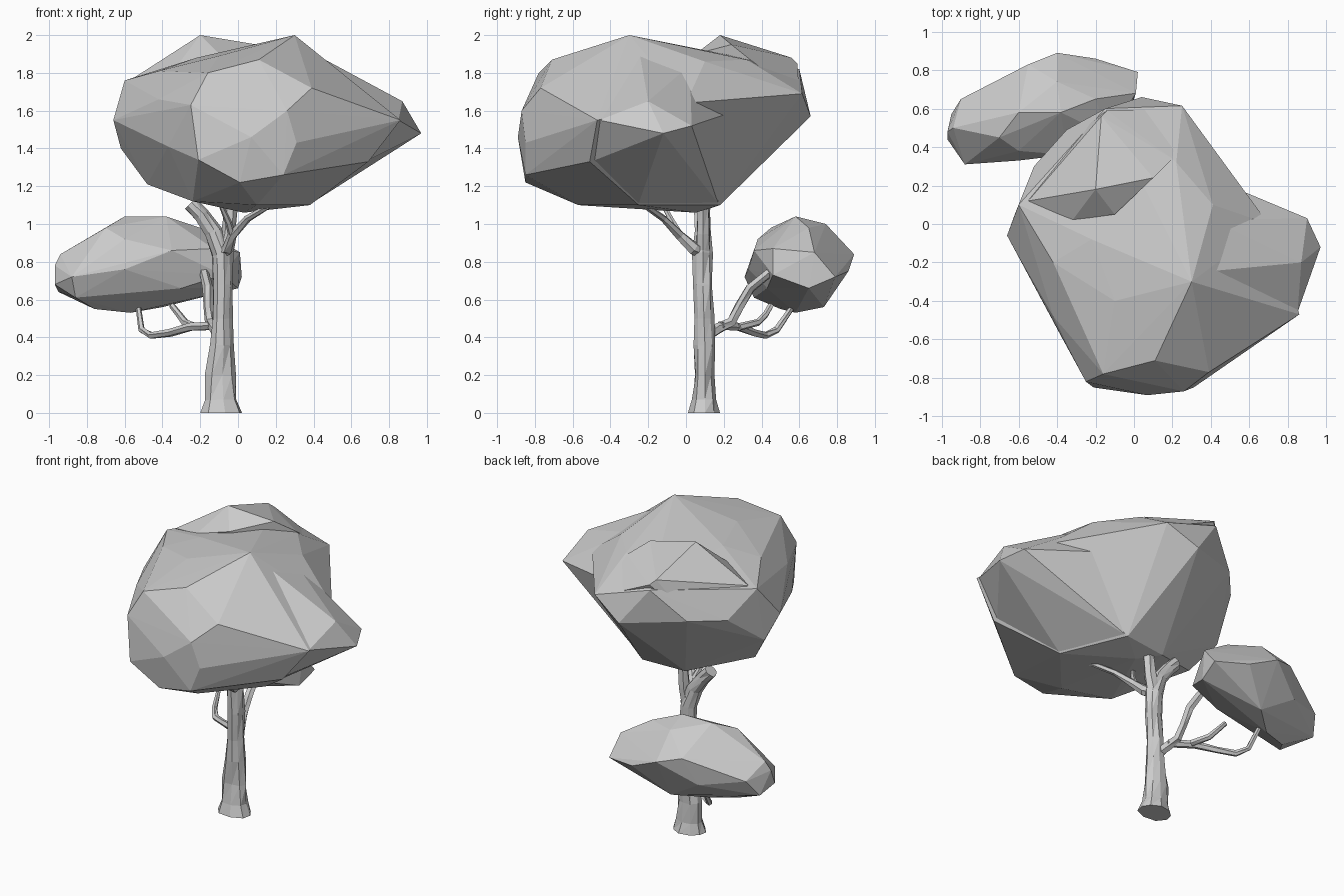
import bpy
import bmesh
import math
import random
from mathutils import Vector

random.seed(4)
start_cube = bpy.data.objects.get("Cube")
if start_cube:
    bpy.data.objects.remove(start_cube, do_unlink=True)

# One plain grey for leaves and wood
grey = bpy.data.materials.new("plain_grey")
grey.use_nodes = True
shade = (0.6, 0.6, 0.6, 1)
grey.diffuse_color = shade
grey.node_tree.nodes["Principled BSDF"].inputs["Base Color"].default_value = shade


def make_object(name, bm):
    """Turn a bmesh into a flat-shaded grey object."""
    bmesh.ops.recalc_face_normals(bm, faces=bm.faces)
    mesh = bpy.data.meshes.new(name)
    bm.to_mesh(mesh)
    bm.free()
    mesh.materials.append(grey)
    obj = bpy.data.objects.new(name, mesh)
    bpy.context.collection.objects.link(obj)
    return obj


def boulder(name, corners):
    """Faceted foliage mass wrapped around its corner points."""
    bm = bmesh.new()
    for corner in corners:
        bm.verts.new(corner)
    bmesh.ops.convex_hull(bm, input=bm.verts)
    loose = [v for v in bm.verts if not v.link_faces]
    bmesh.ops.delete(bm, geom=loose, context="VERTS")
    return make_object(name, bm)


def merge(target, other):
    """Fuse a second mass into the target and discard it."""
    modifier = target.modifiers.new("merge", "BOOLEAN")
    modifier.operation = "UNION"
    modifier.solver = "EXACT"
    modifier.object = other
    bpy.context.view_layer.objects.active = target
    bpy.ops.object.modifier_apply(modifier=modifier.name)
    bpy.data.objects.remove(other, do_unlink=True)


def limb(name, path, radii, sides=6, roughness=0.14):
    """Knobbly tapering tube along a path."""
    points = [Vector(p) for p in path]
    bm = bmesh.new()
    rings = []
    for i, point in enumerate(points):
        before, after = points[max(i - 1, 0)], points[min(i + 1, len(points) - 1)]
        turn = Vector((0, 0, 1)).rotation_difference(after - before)
        # Keep the ground ring level
        if point.z == 0:
            turn.identity()
        ring = []
        for k in range(sides):
            angle = math.tau * k / sides
            reach = radii[i] * random.uniform(1 - roughness, 1 + roughness)
            offset = Vector((math.cos(angle), math.sin(angle), 0)) * reach
            ring.append(bm.verts.new(point + turn @ offset))
        rings.append(ring)
    for lower, upper in zip(rings, rings[1:]):
        for k in range(sides):
            n = (k + 1) % sides
            bm.faces.new((lower[k], lower[n], upper[n]))
            bm.faces.new((lower[k], upper[n], upper[k]))
    bm.faces.new(rings[0])
    bm.faces.new(rings[-1])
    return make_object(name, bm)


# Large upper canopy: front, sides, back, crown, underside
canopy = boulder("main_canopy", [
    (-.25, -.82, 1.63), (-.16, -.78, 1.8), (.11, -.71, 1.87), (.39, -.77, 1.72),
    (.07, -.89, 1.46), (.26, -.87, 1.6), (.31, -.85, 1.43), (.24, -.85, 1.26),
    (.01, -.85, 1.22), (-.21, -.85, 1.34),
    (-.37, -.6, 1.41), (-.42, -.48, 1.66), (-.66, -.06, 1.55), (-.6, .1, 1.76),
    (-.62, .05, 1.4), (-.42, -.2, 1.81), (-.52, .3, 1.6),
    (-.35, .49, 1.62), (-.15, .6, 1.82), (.04, .66, 1.57), (.25, .615, 1.69),
    (.22, .32, 1.87), (.48, .24, 1.65), (.41, .1, 1.86),
    (.7, 0, 1.64), (.86, -.47, 1.55), (.3, -.3, 2), (-.1, -.4, 1.89),
    (-.22, -.08, 1.88), (.69, -.51, 1.33),
    (-.48, -.05, 1.21), (-.24, -.5, 1.12), (-.1, .15, 1.09), (.03, .05, 1.06),
    (.2, .18, 1.1), (.38, -.25, 1.1), (.1, -.57, 1.1),
])
# Pointed side lobe that runs down into the underside
merge(canopy, boulder("canopy_lobe", [
    (.97, -.12, 1.48), (.9, .03, 1.52), (.87, -.2, 1.65), (.73, .05, 1.57),
    (.85, -.46, 1.55), (.81, -.22, 1.39), (.41, .02, 1.84), (.35, -.25, 1.93),
    (.68, -.49, 1.335), (.39, -.25, 1.11), (.21, .17, 1.11), (.4, -.5, 1.6),
    (.47, .21, 1.58),
]))
# Raised rear crown stepping up from the main mass
merge(canopy, boulder("rear_crown", [
    (-.2, .18, 2), (.1, .24, 1.95), (.2, .34, 1.87), (-.17, .56, 1.88),
    (-.14, .59, 1.85), (-.55, .12, 1.775), (-.32, .02, 1.84), (-.1, .05, 1.9),
    (.23, .6, 1.68), (-.33, .46, 1.64), (0, .2, 1.5),
]))

# Small lower canopy behind the trunk
boulder("lower_canopy", [
    (-.97, .48, .78), (-.97, .44, .68), (-.95, .57, .64), (-.9, .65, .75),
    (-.94, .5, .84), (-.88, .31, .72), (-.86, .36, .61), (-.63, .77, .7),
    (-.4, .89, .84), (-.55, .83, .88), (-.2, .86, .75), (.02, .79, .72),
    (0, .65, .66), (.01, .68, .85), (-.2, .65, .98), (-.13, .46, .87),
    (-.38, .58, 1.04), (-.6, .58, 1.04), (-.7, .45, .98), (-.4, .74, 1),
    (-.35, .36, .86), (-.6, .33, .76), (-.6, .38, .92), (-.76, .5, .55),
    (-.57, .58, .53), (-.4, .73, .56), (-.3, .43, .66), (-.08, .46, .73),
])

# Trunk with a flared foot, leaning over at the top
trunk = limb("trunk", [
    (-.09, .1, 0), (-.095, .1, .07), (-.095, .1, .2), (-.085, .1, .36),
    (-.085, .095, .5), (-.08, .09, .68), (-.085, .09, .84), (-.13, .09, .96),
    (-.19, .09, 1.05), (-.25, .09, 1.11),
], [.12, .092, .078, .06, .052, .054, .055, .047, .042, .04], sides=9)
# Flatten the foot front to back
for vertex in trunk.data.vertices:
    if vertex.co.z < .3:
        vertex.co.y = .1 + (vertex.co.y - .1) * .7

# Upper fork and twigs
limb("upper_fork", [
    (-.08, .09, .82), (-.05, .09, .95), (-.04, .09, 1.1),
], [.045, .04, .035])
limb("front_branch", [
    (-.08, .08, .86), (-.05, .04, .87), (-.03, -.03, .94), (.05, -.12, 1.03),
    (.17, -.22, 1.1),
], [.035, .034, .026, .02, .016])
limb("front_twig", [
    (-.03, -.03, .94), (-.05, -.07, 1.01), (-.09, -.12, 1.1),
], [.02, .017, .012])

# Lower branches holding the small canopy
limb("lower_branch", [
    (-.09, .1, .4), (-.13, .17, .45), (-.15, .24, .48), (-.16, .28, .56),
    (-.16, .34, .66), (-.18, .44, .74),
], [.03, .03, .028, .026, .026, .024])
limb("long_branch", [
    (-.12, .18, .46), (-.25, .28, .455), (-.36, .36, .425), (-.46, .42, .41),
    (-.51, .48, .44), (-.53, .57, .57),
], [.026, .024, .022, .02, .018, .014])
limb("short_twig", [
    (-.22, .28, .455), (-.28, .38, .48), (-.31, .42, .52), (-.35, .45, .57),
], [.022, .02, .018, .016])
